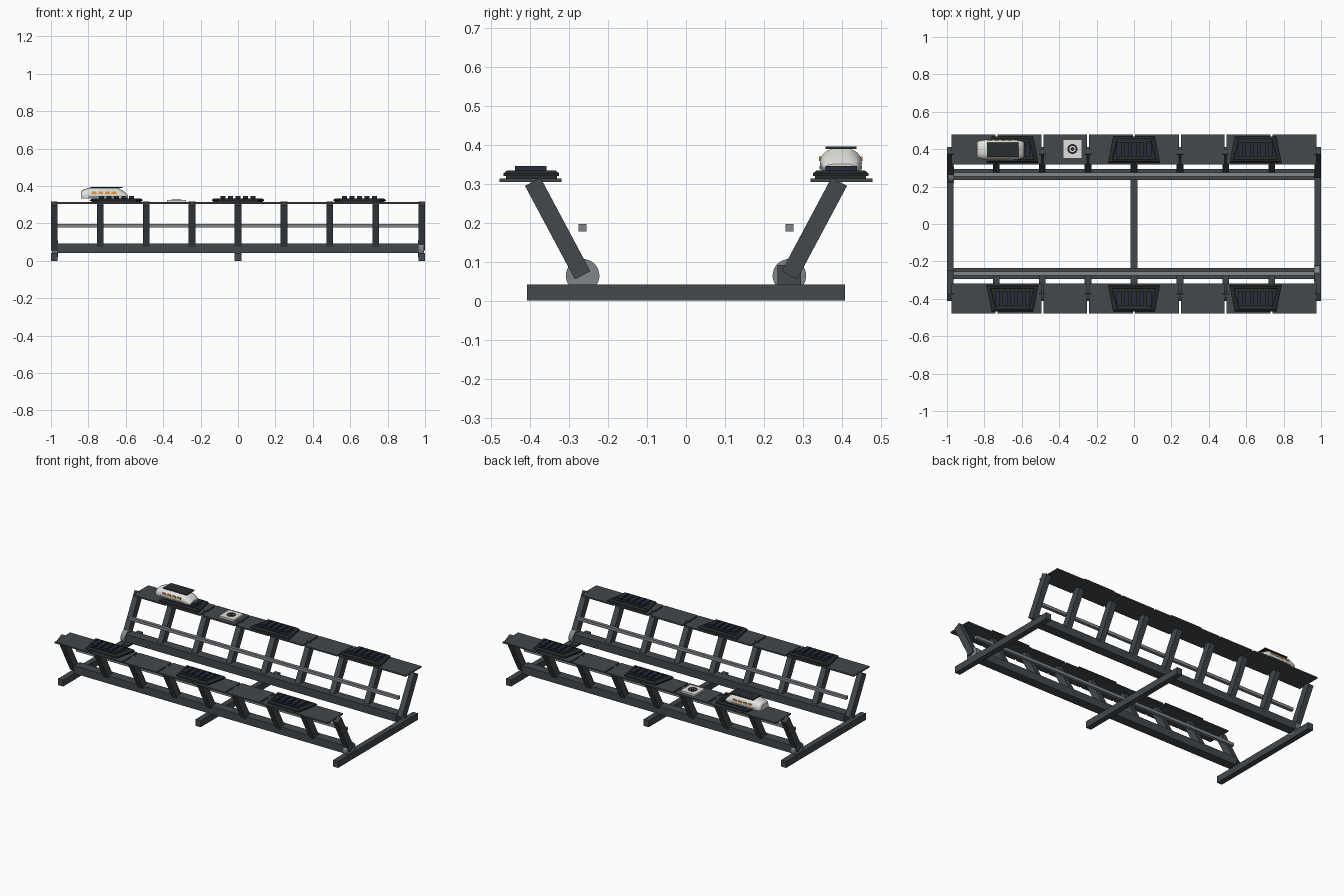
import bpy, bmesh, math
from mathutils import Vector

if "Cube" in bpy.data.objects:
    bpy.data.objects.remove(bpy.data.objects["Cube"])


def mat(name, r, g, b):
    m = bpy.data.materials.new(name)
    m.diffuse_color = (r, g, b, 1)
    m.use_nodes = True
    m.node_tree.nodes["Principled BSDF"].inputs["Base Color"].default_value = m.diffuse_color
    return m


FRAME = mat("slate frame", 0.056, 0.065, 0.071)
DARK = mat("charcoal", 0.022, 0.026, 0.028)
NAVY = mat("dark navy", 0.022, 0.025, 0.045)
STEEL = mat("steel grey", 0.22, 0.24, 0.26)
WHITE = mat("off white", 0.75, 0.75, 0.72)
ORANGE = mat("amber", 0.75, 0.32, 0.06)


def make(name, verts, faces, m):
    me = bpy.data.meshes.new(name)
    me.from_pydata(verts, [], faces)
    bm = bmesh.new()
    bm.from_mesh(me)
    bmesh.ops.recalc_face_normals(bm, faces=bm.faces)
    bm.to_mesh(me)
    bm.free()
    me.materials.append(m)
    ob = bpy.data.objects.new(name, me)
    bpy.context.collection.objects.link(ob)
    return ob


def loft(name, rings, m):
    """Skin a list of equal-length rings and cap both ends."""
    n = len(rings[0])
    verts = [v for r in rings for v in r]
    faces = [list(range(n)), list(range(len(verts) - n, len(verts)))]
    for k in range(len(rings) - 1):
        for i in range(n):
            j = (i + 1) % n
            faces.append([k * n + i, k * n + j, (k + 1) * n + j, (k + 1) * n + i])
    return make(name, verts, faces, m)


def box(name, x0, x1, y0, y1, z0, z1, m):
    return loft(name, [[(x0, y0, z), (x1, y0, z), (x1, y1, z), (x0, y1, z)] for z in (z0, z1)], m)


def disc(name, c, r, h, axis, m, hole=0.0, n=32):
    """Disc or, with a hole, a ring; c is the centre of its lower side."""
    def ring(rad, t):
        out = []
        for i in range(n):
            a = 2 * math.pi * i / n
            u, v = rad * math.cos(a), rad * math.sin(a)
            out.append(Vector(c) + Vector((t, u, v) if axis == "x" else (u, v, t)))
        return out
    if not hole:
        return loft(name, [ring(r, 0), ring(r, h)], m)
    rings = [ring(r, 0), ring(r, h), ring(hole, h), ring(hole, 0)]
    verts = [v for q in rings for v in q]
    faces = [[k * n + i, k * n + (i + 1) % n, (k + 1) % 4 * n + (i + 1) % n, (k + 1) % 4 * n + i]
             for k in range(4) for i in range(n)]
    return make(name, verts, faces, m)


# Ground cross beams
for x in (-0.982, 0, 0.982):
    box("cross_beam", x - 0.018, x + 0.018, -0.407, 0.407, 0, 0.042, FRAME)

for s in (-1, 1):
    def sbox(name, x0, x1, y0, y1, z0, z1, m):
        a, b = sorted((s * y0, s * y1))
        return box(name, x0, x1, a, b, z0, z1, m)

    # Long base beam and inner rail
    sbox("base_beam", -0.965, 0.965, 0.235, 0.295, 0.042, 0.092, FRAME)
    sbox("inner_rail", -0.965, 0.965, 0.255, 0.275, 0.177, 0.196, STEEL)

    # Leaning posts
    low, high = Vector((0.265, 0.065)), Vector((0.393, 0.305))
    d = (high - low).normalized()
    p = Vector((d.y, -d.x)) * 0.0225
    corners = [low - p, low + p, high + p, high - p]
    for i in range(9):
        x = -0.982 + 0.2455 * i
        loft("leaning_post", [[(x + o, s * c.x, c.y) for c in corners] for o in (-0.018, 0.018)], FRAME)

    # Deck panels with narrow gaps over the posts
    for i in range(8):
        x = -0.8575 + 0.245 * i
        sbox("deck_panel", x - 0.1175, x + 0.1175, 0.319, 0.478, 0.304, 0.313, FRAME)

    # Trapezoid vent units, wide edge inward
    for x in (-0.65, 0, 0.65):
        def trap(inset, z):
            y0, y1 = 0.325 + inset, 0.468 - inset
            a, b = 0.14 - 1.2 * inset, 0.112 - 1.2 * inset
            return [(x - a, s * y0, z), (x + a, s * y0, z), (x + b, s * y1, z), (x - b, s * y1, z)]
        loft("vent_base", [trap(0.006, 0.312), trap(0.006, 0.319), trap(0, 0.319), trap(0, 0.326),
                           trap(0.01, 0.334), trap(0.018, 0.334), trap(0.02, 0.330)], DARK)
        for k in range(-2, 3):
            cx = x + 0.04 * k
            sbox("vent_fin", cx - 0.013, cx + 0.013, 0.358, 0.438, 0.328, 0.345, NAVY)

    # End wheel at opposite corners
    x = -s * 0.979
    disc("end_wheel", (x - 0.014, s * 0.265, 0.064), 0.043, 0.028, "x", STEEL)
    disc("end_wheel_rim", (x - 0.016, s * 0.265, 0.064), 0.043, 0.032, "x", STEEL, 0.036)

# Landing plate with ring mark
box("landing_plate", -0.38, -0.277, 0.35, 0.452, 0.312, 0.325, WHITE)
disc("landing_ring", (-0.329, 0.401, 0.324), 0.027, 0.004, "z", DARK, 0.017)
disc("landing_dot", (-0.329, 0.401, 0.324), 0.010, 0.004, "z", DARK)

# Pod: lofted body with domed cross-section
CY, Z0 = 0.397, 0.334


def section(x, w, h):
    pts = [(x, CY - w * 0.92, Z0), (x, CY + w * 0.92, Z0)]
    for i in range(13):
        a = math.pi * i / 12
        pts.append((x, CY + w * math.copysign(abs(math.cos(a)) ** 0.7, math.cos(a)),
                    Z0 + h * (0.3 + 0.7 * math.sin(a))))
    return pts


stations = [(-0.840, 0.040, 0.034), (-0.832, 0.047, 0.044), (-0.795, 0.054, 0.057),
            (-0.645, 0.054, 0.057), (-0.605, 0.048, 0.034), (-0.588, 0.041, 0.017)]
pod = loft("pod_body", [section(*q) for q in stations], WHITE)
bpy.context.view_layer.objects.active = pod
pod.select_set(True)
bpy.ops.object.shade_smooth_by_angle(angle=math.radians(28))

# Pod roof panel and side windows
box("pod_roof_panel", -0.785, -0.617, CY - 0.040, CY + 0.040, 0.389, 0.395, DARK)
box("pod_skirt", -0.80, -0.64, CY - 0.0545, CY + 0.0545, 0.336, 0.345, STEEL)
for s in (-1, 1):
    for k in range(4):
        x = -0.770 + 0.036 * k
        a, b = sorted((CY + s * 0.050, CY + s * 0.0555))
        box("pod_window", x - 0.013, x + 0.013, a, b, 0.358, 0.369, ORANGE)
